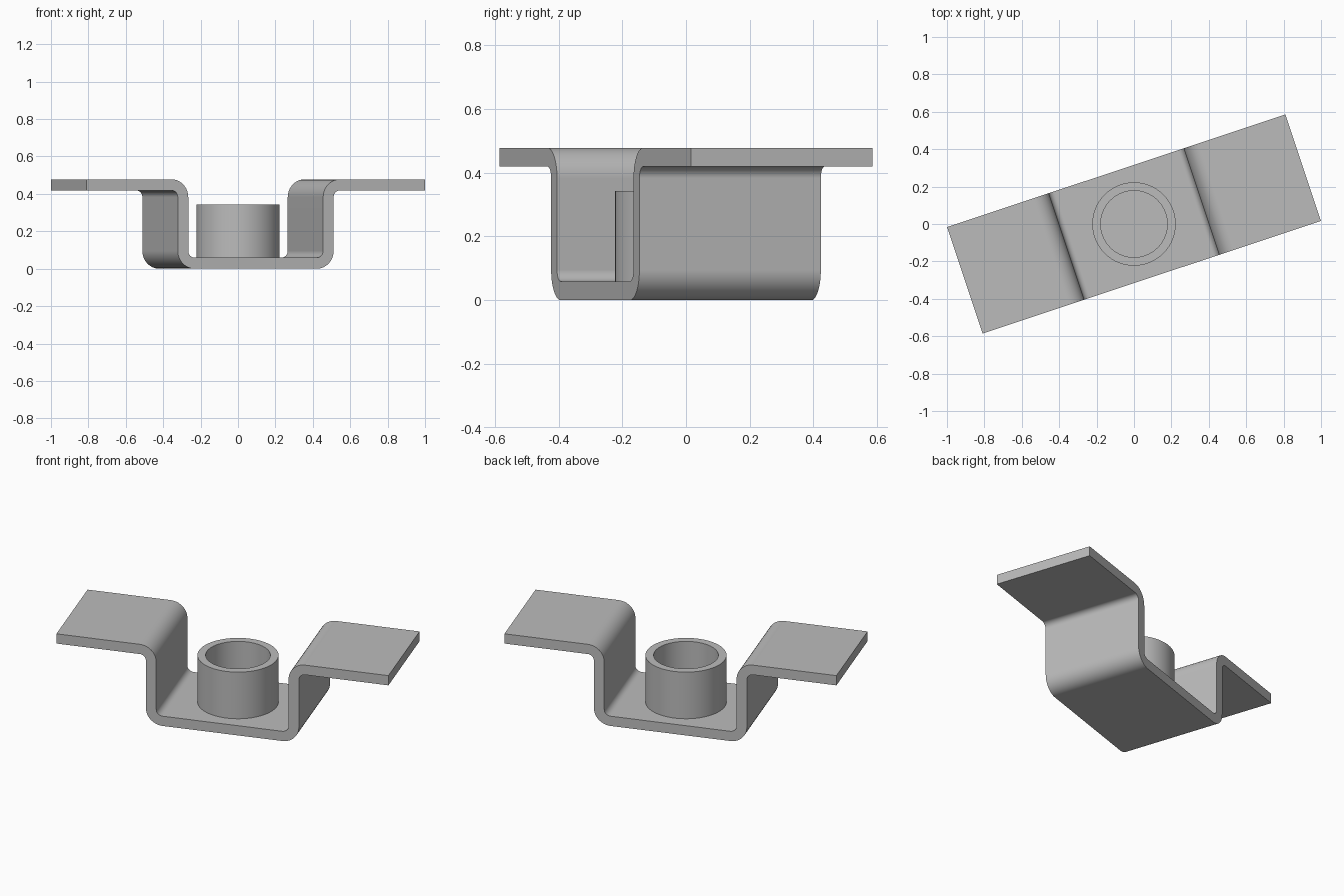
import bpy, bmesh, math
from mathutils import Vector

if "Cube" in bpy.data.objects:
    bpy.data.objects.remove(bpy.data.objects["Cube"], do_unlink=True)

HALF_LENGTH, HALF_WIDTH, HEIGHT, THICK = 0.953, 0.30, 0.478, 0.059
WALL = 0.38                     # inner face of the channel walls
INNER_R, OUTER_R = 0.036, 0.095
TURN = math.radians(18.4)

steel = bpy.data.materials.new("grey_steel")
steel.use_nodes = True
GREY = (0.5, 0.5, 0.5, 1)
steel.diffuse_color = GREY
steel.node_tree.nodes["Principled BSDF"].inputs["Base Color"].default_value = GREY


def make_object(name, bm):
    bmesh.ops.recalc_face_normals(bm, faces=bm.faces)
    mesh = bpy.data.meshes.new(name)
    bm.to_mesh(mesh)
    bm.free()
    mesh.materials.append(steel)
    obj = bpy.data.objects.new(name, mesh)
    bpy.context.collection.objects.link(obj)
    obj.rotation_euler.z = TURN
    bpy.ops.object.select_all(action="DESELECT")
    obj.select_set(True)
    bpy.context.view_layer.objects.active = obj
    bpy.ops.object.shade_smooth_by_angle(angle=math.radians(30))
    normals = obj.modifiers.new("even_shading", "WEIGHTED_NORMAL")
    normals.keep_sharp = True
    return obj


def bend(corner, x_side, z_side, radius, start, steps=10):
    """Quarter arc rounding a corner; the centre lies toward the given sides."""
    cx, cz = corner[0] + x_side * radius, corner[1] + z_side * radius
    points = []
    for i in range(steps + 1):
        a = math.radians(start) + math.pi / 2 * i / steps
        if start == 90:         # upper bend runs clockwise
            a = math.pi / 2 - math.pi / 2 * i / steps
        points.append((cx + radius * math.cos(a), cz + radius * math.sin(a)))
    return points


def surface_line(wall, top, floor, top_radius, floor_radius):
    half = [(-HALF_LENGTH, top)]
    half += bend((wall, top), -1, -1, top_radius, 90)
    half += bend((wall, floor), 1, 1, floor_radius, 180)
    return half + [(-x, z) for x, z in reversed(half)]


# Bent strap: upper and lower skins joined by end and side faces
upper = surface_line(-WALL, HEIGHT, THICK, OUTER_R, INNER_R)
lower = surface_line(-WALL - THICK, HEIGHT - THICK, 0, INNER_R, OUTER_R)
bm = bmesh.new()
sections = []
for (ux, uz), (lx, lz) in zip(upper, lower):
    sections.append([bm.verts.new(p) for p in (
        (ux, -HALF_WIDTH, uz), (ux, HALF_WIDTH, uz),
        (lx, HALF_WIDTH, lz), (lx, -HALF_WIDTH, lz))])
for a, b in zip(sections, sections[1:]):
    for i in range(4):
        j = (i + 1) % 4
        bm.faces.new((a[i], a[j], b[j], b[i]))
bm.faces.new(sections[0])
bm.faces.new(sections[-1])
make_object("bent_strap", bm)

# Hollow collar standing on the strap floor
bm = bmesh.new()
profile = [(0.223, THICK - 0.01), (0.223, 0.342), (0.178, 0.342), (0.178, THICK - 0.01)]
verts = [bm.verts.new((r, 0, z)) for r, z in profile]
edges = [bm.edges.new((verts[i], verts[(i + 1) % 4])) for i in range(4)]
bmesh.ops.spin(bm, geom=verts + edges, cent=Vector(), axis=(0, 0, 1),
               angle=math.tau, steps=72, use_merge=True)
bmesh.ops.remove_doubles(bm, verts=bm.verts, dist=0.0001)
make_object("collar", bm)
